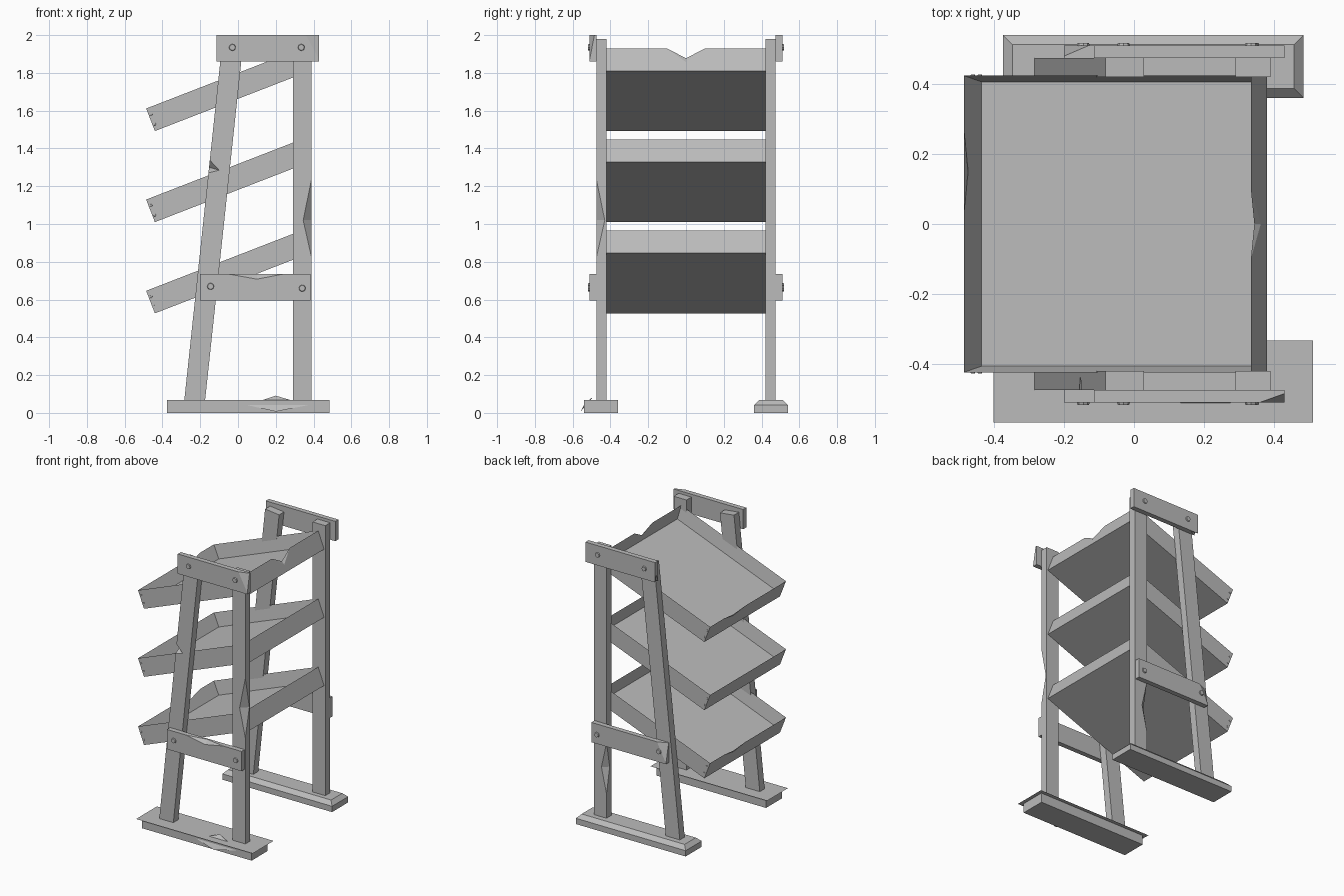
import bpy, bmesh
from math import radians
from mathutils import Matrix, Vector

cube = bpy.data.objects.get("Cube")
if cube:
    bpy.data.objects.remove(cube, do_unlink=True)

wood = bpy.data.materials.new("grey wood")
wood.use_nodes = True
GREY = (0.5, 0.5, 0.5, 1)
wood.diffuse_color = GREY
wood.node_tree.nodes["Principled BSDF"].inputs["Base Color"].default_value = GREY


def finish(name, bm):
    bmesh.ops.recalc_face_normals(bm, faces=bm.faces)
    mesh = bpy.data.meshes.new(name)
    bm.to_mesh(mesh)
    bm.free()
    mesh.materials.append(wood)
    obj = bpy.data.objects.new(name, mesh)
    bpy.context.collection.objects.link(obj)
    return obj


def box(x0, x1, y0, y1, z0, z1):
    bm = bmesh.new()
    bmesh.ops.create_cube(bm, size=1)
    for v in bm.verts:
        v.co = Vector((x1 if v.co.x > 0 else x0,
                       y1 if v.co.y > 0 else y0,
                       z1 if v.co.z > 0 else z0))
    return bm


def chip(obj, a, b, p, q):
    """Cut a V-shaped chip along edge a-b, with its valley running p-q."""
    a, b, p, q = map(Vector, (a, b, p, q))
    p, q = p + (p - q) * 0.5, q + (q - p) * 0.5
    bm = bmesh.new()
    v = [bm.verts.new(c) for c in (a, b, p, q)]
    for tri in ((0, 1, 2), (0, 1, 3), (0, 2, 3), (1, 2, 3)):
        bm.faces.new([v[i] for i in tri])
    cutter = finish("chip_cutter", bm)
    cutter.hide_render = True
    mod = obj.modifiers.new("chip", 'BOOLEAN')
    mod.operation, mod.object, mod.solver = 'DIFFERENCE', cutter, 'EXACT'
    graph = bpy.context.evaluated_depsgraph_get()
    mesh = bpy.data.meshes.new_from_object(obj.evaluated_get(graph))
    obj.modifiers.clear()
    obj.data = mesh
    bpy.data.objects.remove(cutter, do_unlink=True)


def nail(name, x, y, z, radius=0.02, depth=0.014):
    bm = bmesh.new()
    bmesh.ops.create_cone(bm, cap_ends=True, segments=8, radius1=radius,
                          radius2=radius * 0.8, depth=depth,
                          matrix=Matrix.Translation((x, y, z)) @
                          Matrix.Rotation(radians(90 if y < 0 else -90), 4, 'X'))
    return finish(name, bm)


# Side stands: foot, two posts, two rails, nails
parts = {}
for side, s in (("front", -1), ("back", 1)):
    foot = box(-0.375, 0.485, s * 0.36, s * 0.54, 0, 0.068)
    top = [e for e in foot.edges if all(v.co.z > 0.05 for v in e.verts)]
    bmesh.ops.bevel(foot, geom=top, offset=0.027, segments=1, affect='EDGES')
    parts[side, "foot"] = finish(side + "_foot", foot)

    parts[side, "post"] = finish(
        side + "_upright_post", box(0.29, 0.39, s * 0.42, s * 0.475, 0.06, 1.98))

    lean = box(-0.285, -0.175, s * 0.42, s * 0.475, 0.06, 1.96)
    for v in lean.verts:
        if v.co.z > 1:
            v.co.x += 0.203
            v.co.z += 0.012 if v.co.x < 0 else 0
    parts[side, "lean"] = finish(side + "_leaning_post", lean)

    for rail, x0, x1, z0, z1 in (("top", -0.115, 0.43, 1.86, 2.0),
                                 ("low", -0.2, 0.385, 0.595, 0.735)):
        parts[side, rail] = finish(f"{side}_{rail}_rail",
                                   box(x0, x1, s * 0.475, s * 0.51, z0, z1))
    for x, z in ((-0.03, 1.935), (0.335, 1.935), (-0.145, 0.67), (0.34, 0.66)):
        nail(side + "_nail", x, s * 0.511, z)

# Worn chips on the stands
chip(parts["front", "post"], (0.39, -0.475, 0.82), (0.39, -0.475, 1.24),
     (0.345, -0.475, 1.02), (0.39, -0.43, 1.02))
chip(parts["back", "post"], (0.29, 0.475, 0.24), (0.29, 0.475, 0.6),
     (0.33, 0.475, 0.42), (0.29, 0.44, 0.42))
chip(parts["front", "lean"], (-0.15, -0.476, 1.34), (-0.157, -0.476, 1.27),
     (-0.1, -0.475, 1.285), (-0.153, -0.435, 1.3))
chip(parts["front", "low"], (-0.05, -0.51, 0.735), (0.24, -0.51, 0.735),
     (0.1, -0.51, 0.708), (0.1, -0.485, 0.735))
chip(parts["back", "low"], (-0.2, 0.51, 0.6), (-0.2, 0.51, 0.735),
     (-0.13, 0.51, 0.735), (-0.2, 0.48, 0.735))
chip(parts["front", "top"], (0.43, -0.51, 1.87), (0.43, -0.51, 2.0),
     (0.36, -0.51, 2.0), (0.43, -0.485, 2.0))
chip(parts["back", "top"], (-0.115, 0.475, 1.86), (-0.115, 0.51, 1.86),
     (-0.06, 0.5, 1.86), (-0.115, 0.5, 1.91))
chip(parts["front", "foot"], (0.05, -0.54, 0.041), (0.37, -0.54, 0.041),
     (0.2, -0.54, 0.028), (0.2, -0.505, 0.07))

# Three tilted trays, hollowed from boxes
LENGTH, HEIGHT, HALF = 0.88, 0.128, 0.424
for name, z in (("low", 0.527), ("middle", 1.01), ("top", 1.492)):
    bm = box(0, LENGTH, -HALF, HALF, 0, HEIGHT)
    bm.normal_update()
    lid = max(bm.faces, key=lambda f: f.calc_center_median().z)
    bmesh.ops.inset_individual(bm, faces=[lid], thickness=0.025)
    bmesh.ops.translate(bm, verts=lid.verts, vec=(0, 0, -0.095))
    tray = finish(name + "_tray", bm)
    if name == "top":
        chip(tray, (LENGTH, -0.1, HEIGHT), (LENGTH, 0.1, HEIGHT),
             (LENGTH, 0, 0.05), (LENGTH - 0.03, 0, HEIGHT))
    if name != "middle":
        chip(tray, (0, 0.03, HEIGHT), (0, 0.27, HEIGHT),
             (0, 0.15, 0.1), (0.024, 0.15, HEIGHT))
    place = Matrix.Translation((-0.44, 0, z)) @ Matrix.Rotation(radians(-21.2), 4, 'Y')
    tray.matrix_world = place
    for s in (-1, 1):
        for w in (0.035, 0.09):
            peg = nail(name + "_tray_nail", 0.013, s * HALF, w, 0.008, 0.006)
            peg.matrix_world = place
